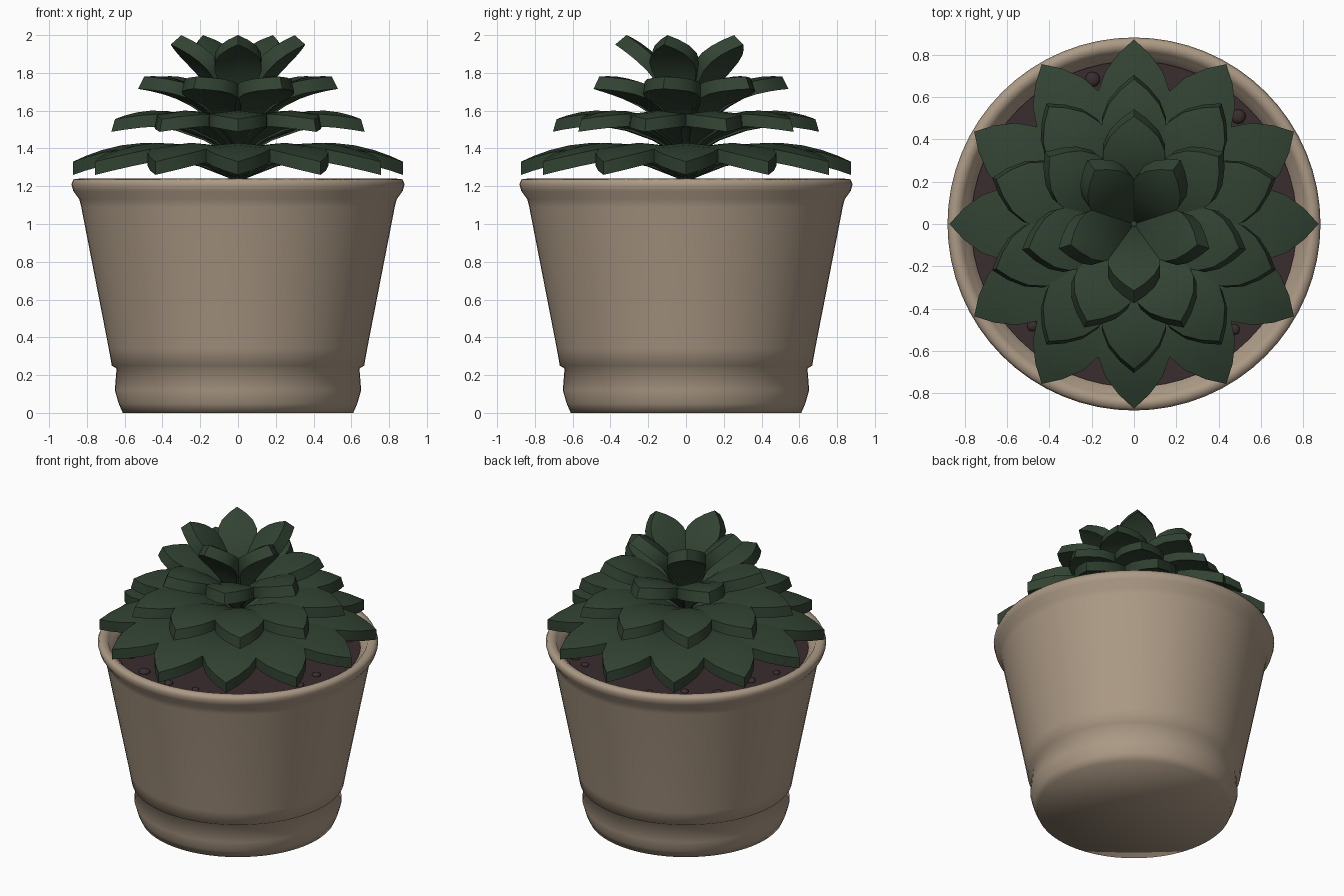
import bpy, bmesh, math, random
from mathutils import Vector

if "Cube" in bpy.data.objects:
    bpy.data.objects.remove(bpy.data.objects["Cube"])

random.seed(4)


def material(name, rgb):
    m = bpy.data.materials.new(name)
    m.diffuse_color = (*rgb, 1)
    m.use_nodes = True
    m.node_tree.nodes["Principled BSDF"].inputs["Base Color"].default_value = m.diffuse_color
    return m


CLAY = material("tan_clay", (0.41, 0.32, 0.235))
SOIL = material("dark_soil", (0.042, 0.026, 0.028))
LEAF = material("deep_green", (0.031, 0.055, 0.032))


def make_object(name, bm, mat):
    bmesh.ops.recalc_face_normals(bm, faces=bm.faces)
    mesh = bpy.data.meshes.new(name)
    bm.to_mesh(mesh)
    bm.free()
    mesh.materials.append(mat)
    ob = bpy.data.objects.new(name, mesh)
    bpy.context.collection.objects.link(ob)
    return ob


def smooth(ob, angle):
    bpy.ops.object.select_all(action='DESELECT')
    ob.select_set(True)
    bpy.context.view_layer.objects.active = ob
    bpy.ops.object.shade_smooth_by_angle(angle=math.radians(angle))


def lathe(name, profile, mat, segments=64, sharp_heights=()):
    """Spin an (r, z) profile around z, smooth except at the given heights."""
    bm = bmesh.new()
    verts = [bm.verts.new((r, 0, z)) for r, z in profile]
    edges = [bm.edges.new(pair) for pair in zip(verts, verts[1:])]
    bmesh.ops.spin(bm, geom=verts + edges, axis=(0, 0, 1), cent=(0, 0, 0),
                   steps=segments, angle=math.tau)
    bmesh.ops.remove_doubles(bm, verts=bm.verts, dist=1e-4)
    for f in bm.faces:
        f.smooth = True
    for e in bm.edges:
        if any(all(abs(v.co.z - h) < 1e-4 for v in e.verts) for h in sharp_heights):
            e.smooth = False
    return make_object(name, bm, mat)


# Pot: foot, overhanging band, tapered wall, rolled rim and inner lip
lathe("pot", [
    (0, 0), (0.61, 0), (0.632, 0.05), (0.652, 0.12), (0.643, 0.235),
    (0.668, 0.25), (0.685, 0.345), (0.83, 1.09), (0.84, 1.13),
    (0.872, 1.175), (0.882, 1.21), (0.872, 1.236), (0.84, 1.24),
    (0.815, 1.225), (0.80, 1.19), (0.77, 1.175), (0.77, 1.10)],
    CLAY, sharp_heights=(0.345,))

# Soil disc and pebbles
lathe("soil", [(0, 1.165), (0.775, 1.16)], SOIL)
bm = bmesh.new()
for i in range(18):
    a = math.radians(20 * i + random.uniform(-7, 7))
    r = random.uniform(0.62, 0.73)
    ret = bmesh.ops.create_icosphere(bm, subdivisions=2, radius=random.uniform(0.02, 0.04))
    bmesh.ops.scale(bm, vec=(1, 1, 0.6), verts=ret["verts"])
    bmesh.ops.translate(bm, vec=(r * math.cos(a), r * math.sin(a), 1.165), verts=ret["verts"])
smooth(make_object("soil_pebbles", bm, SOIL), 60)

# Short stem under the rosette
lathe("stem", [(0.05, 1.15), (0.05, 1.4), (0.03, 1.62), (0, 1.63)], LEAF, 12)

# Leaf outline: (position along leaf, fraction of full half width)
OUTLINE = [(0, 0.16), (0.2, 0.48), (0.4, 0.82), (0.56, 0.99), (0.7, 0.98),
           (0.82, 0.78), (0.92, 0.42), (1, 0)]


def add_leaf(bm, curve, half_width, drop, angle):
    """Sweep the outline along a bent centre line, with thickness 'drop'."""
    p0, p1, p2 = (Vector(p) for p in curve)
    ca, sa = math.cos(angle), math.sin(angle)
    new = []

    def vert(r, side, z):
        v = bm.verts.new((r * ca - side * sa, r * sa + side * ca, z))
        new.append(v)
        return v

    rings = []
    for t, f in OUTLINE:
        r, z = p0 * (1 - t) ** 2 + p1 * 2 * t * (1 - t) + p2 * t * t
        w = half_width * f
        ridge = 0.018 * f
        top = [vert(r, s * w, z - abs(s) * ridge) for s in (-1, 0, 1)]
        low = [vert(r + drop[0], s * w, z + drop[1] - abs(s) * ridge) for s in (1, 0, -1)]
        rings.append(top + low)
    for a, b in zip(rings, rings[1:]):
        for i in range(6):
            j = (i + 1) % 6
            bm.faces.new((a[i], a[j], b[j], b[i]))
    bm.faces.new(rings[0])
    bmesh.ops.remove_doubles(bm, verts=new, dist=1e-5)


# Rosette tiers: name, leaf count, first angle, centre line (r, z), half width, drop
TIERS = [
    ("outer_leaves", 12, 90, ((0.02, 1.31), (0.45, 1.54), (0.873, 1.33)), 0.175, (0, -0.07)),
    ("middle_leaves", 10, 90, ((0.01, 1.43), (0.35, 1.69), (0.685, 1.555)), 0.155, (0.02, -0.067)),
    ("inner_leaves", 7, 90, ((0.01, 1.53), (0.22, 1.81), (0.51, 1.78)), 0.15, (0.033, -0.065)),
    ("crown_leaves", 5, -90, ((0.01, 1.62), (0.09, 1.90), (0.315, 2.0)), 0.125, (0.06, -0.05)),
]
for name, count, start, curve, width, drop in TIERS:
    bm = bmesh.new()
    for k in range(count):
        add_leaf(bm, curve, width, drop, math.radians(start + 360 * k / count))
    smooth(make_object(name, bm, LEAF), 35)
